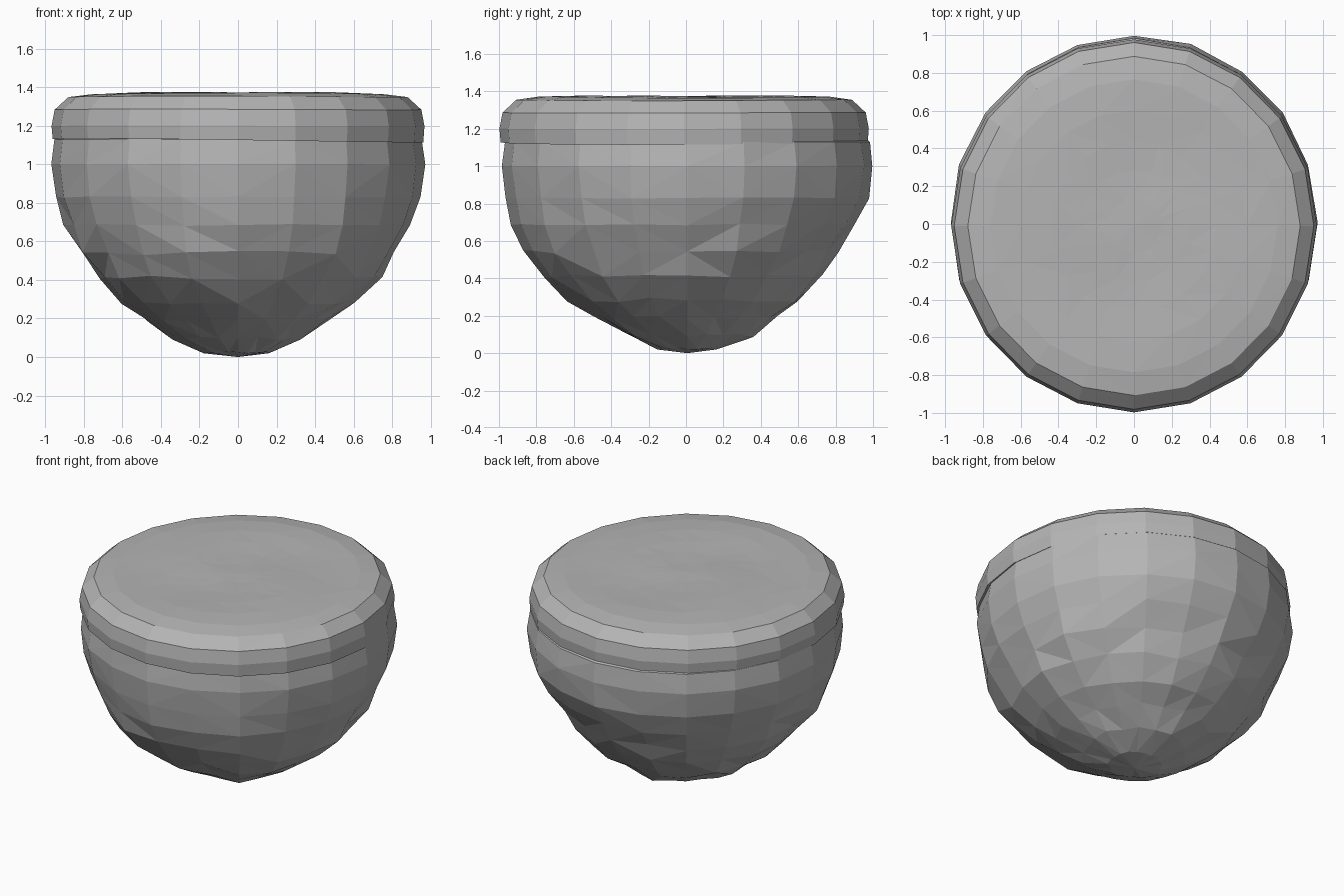
import bpy
import bmesh
import random
from math import cos, sin, tau

SIDES = 20
random.seed(7)

default = bpy.data.objects.get("Cube")
if default:
    bpy.data.objects.remove(default, do_unlink=True)

stone = bpy.data.materials.new("stone_grey")
stone.use_nodes = True
colour = (0.46, 0.46, 0.46, 1)
stone.diffuse_color = colour
stone.node_tree.nodes["Principled BSDF"].inputs["Base Color"].default_value = colour


def lathe(name, profile, y_offset, shape):
    """Close a faceted solid of rings; shape(r, z, angle, rough) shifts each vertex."""
    bm = bmesh.new()
    rings = []
    for r, z, rough in profile:
        if r == 0:
            rings.append([bm.verts.new((0, y_offset, z))] * SIDES)
            continue
        ring = []
        for i in range(SIDES):
            a = tau * i / SIDES
            rr, zz = shape(r, z, a, rough)
            ring.append(bm.verts.new((rr * cos(a), rr * 1.02 * sin(a) + y_offset, zz)))
        rings.append(ring)
    for low, high in zip(rings, rings[1:]):
        for i in range(SIDES):
            j = (i + 1) % SIDES
            corners = list(dict.fromkeys((low[i], low[j], high[j], high[i])))
            if len(corners) == 3:
                bm.faces.new(corners)
                continue
            # Split each quad along a random diagonal
            a, b, c, d = corners
            if random.random() < 0.5:
                halves = (a, b, c), (a, c, d)
            else:
                halves = (a, b, d), (b, c, d)
            for half in halves:
                bm.faces.new(half)
    bmesh.ops.recalc_face_normals(bm, faces=bm.faces)
    mesh = bpy.data.meshes.new(name)
    bm.to_mesh(mesh)
    bm.free()
    mesh.materials.append(stone)
    obj = bpy.data.objects.new(name, mesh)
    bpy.context.collection.objects.link(obj)


def rough_rock(r, z, a, rough):
    # Partway down, the back is a little hollow and the front bulges
    belly = max(0, 1 - abs(z - 0.5) / 0.3)
    lean = sin(a) * abs(sin(a)) * (0.075 if sin(a) > 0 else 0.05)
    return (r * (1 - lean * belly) + random.uniform(-rough, rough),
            z + random.uniform(-rough, rough) * 0.6)


def worn_slab(r, z, a, wave):
    # Broad shallow ripples on top; the lower edge tilts slightly to one side
    tilt = 0.009 * r * cos(a) if z < 1.15 else 0
    return r, z - tilt + wave * sin(2 * a + 6 * r)


# Rough rock bowl: radius, height, roughness
lathe("rock_base", [
    (0, 0, 0), (0.165, 0.027, 0.014), (0.325, 0.095, 0.02), (0.47, 0.19, 0.02),
    (0.61, 0.285, 0.02), (0.735, 0.41, 0.02), (0.825, 0.54, 0.02),
    (0.9, 0.685, 0.016), (0.948, 0.83, 0.006), (0.972, 1.0, 0.004),
    (0.955, 1.13, 0.003), (0.9, 1.17, 0), (0, 1.17, 0),
], 0.008, rough_rock)

# Flat slab with a bevelled rim and a gently worn top
lathe("top_slab", [
    (0, 1.128, 0), (0.9, 1.128, 0), (0.962, 1.125, 0.003), (0.968, 1.2, 0.002),
    (0.952, 1.285, 0.002), (0.88, 1.352, 0.003), (0.76, 1.368, 0.004),
    (0.6, 1.371, 0.006), (0.44, 1.371, 0.006), (0.29, 1.37, 0.005),
    (0.14, 1.369, 0.003), (0, 1.368, 0),
], -0.01, worn_slab)
